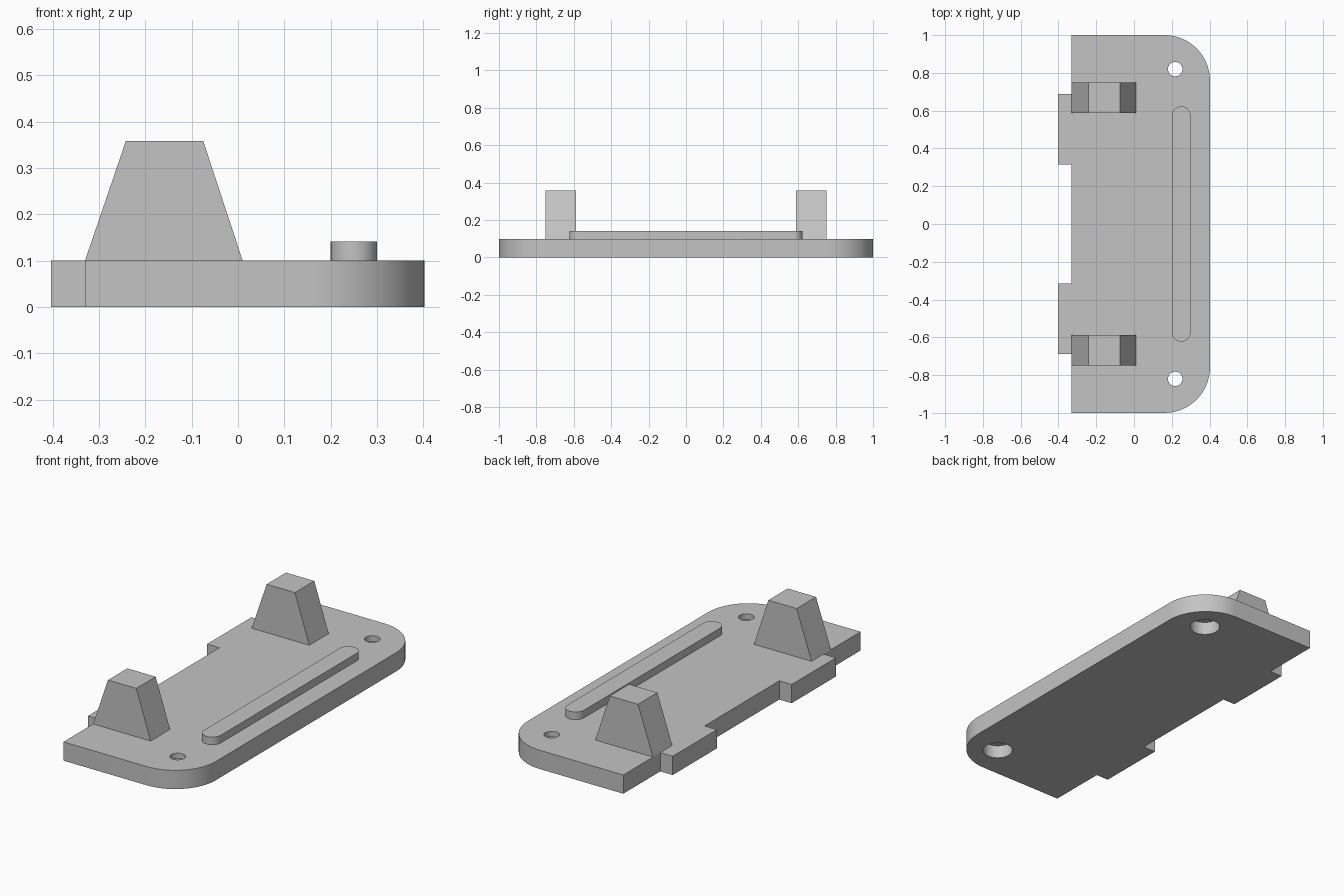
import bpy, bmesh
from math import sin, cos, pi, radians
from mathutils import Matrix, Vector

if "Cube" in bpy.data.objects:
    bpy.data.objects.remove(bpy.data.objects["Cube"])

GREY = (0.55, 0.55, 0.55, 1)
mat = bpy.data.materials.new("plain_grey")
mat.use_nodes = True
mat.diffuse_color = GREY
mat.node_tree.nodes["Principled BSDF"].inputs["Base Color"].default_value = GREY

THICK = 0.1


def prism(name, outline, start, offset):
    """Extrude a closed outline of 3D points along an offset."""
    bm = bmesh.new()
    shift, move = Vector(start), Vector(offset)
    face = bm.faces.new([bm.verts.new(Vector(p) + shift) for p in outline])
    new = bmesh.ops.extrude_face_region(bm, geom=[face], use_keep_orig=True)["geom"]
    bmesh.ops.translate(bm, vec=move, verts=[v for v in new if isinstance(v, bmesh.types.BMVert)])
    bmesh.ops.recalc_face_normals(bm, faces=bm.faces)
    return finish(name, bm)


def finish(name, bm):
    mesh = bpy.data.meshes.new(name)
    bm.to_mesh(mesh)
    bm.free()
    obj = bpy.data.objects.new(name, mesh)
    mesh.materials.append(mat)
    bpy.context.collection.objects.link(obj)
    return obj


def arc(cx, cy, r, a0, a1, steps=16):
    angles = [radians(a0 + (a1 - a0) * i / steps) for i in range(steps + 1)]
    return [(cx + r * cos(a), cy + r * sin(a), 0) for a in angles]


def cut_cylinder(target, x, y, r, z0, z1):
    """Cut a round hole and remove the cutter."""
    bm = bmesh.new()
    bmesh.ops.create_cone(bm, cap_ends=True, segments=48, radius1=r, radius2=r, depth=z1 - z0,
                          matrix=Matrix.Translation((x, y, (z0 + z1) / 2)))
    cutter = finish("hole_cutter", bm)
    cutter.hide_render = True
    mod = target.modifiers.new("hole", 'BOOLEAN')
    mod.operation, mod.solver, mod.object = 'DIFFERENCE', 'EXACT', cutter
    bpy.context.view_layer.objects.active = target
    bpy.ops.object.modifier_apply(modifier=mod.name)
    bpy.data.objects.remove(cutter)


def smooth(obj):
    bpy.ops.object.select_all(action='DESELECT')
    obj.select_set(True)
    bpy.context.view_layer.objects.active = obj
    bpy.ops.object.shade_smooth_by_angle(angle=radians(30))


# Base plate: two rounded corners on one long side, two tabs on the other
EDGE, TAB, SIDE, R = -0.33, -0.403, 0.402, 0.24
upper = [(EDGE, 0.315, 0), (TAB, 0.315, 0), (TAB, 0.688, 0), (EDGE, 0.688, 0), (EDGE, 1, 0)]
upper += arc(SIDE - R, 1 - R, R, 90, 0)
lower = [(x, -y, z) for x, y, z in reversed(upper)]
plate = prism("base_plate", upper + lower, (0, 0, 0), (0, 0, THICK))

# Screw holes, counterbored from below
for side in (1, -1):
    cut_cylinder(plate, 0.218, side * 0.82, 0.075, -0.05, 0.07)
    cut_cylinder(plate, 0.218, side * 0.82, 0.038, -0.05, 0.15)
smooth(plate)

# Long raised rib with round ends
rib_outline = arc(0.25, 0.573, 0.05, 0, 180) + arc(0.25, -0.573, 0.05, 180, 360)
smooth(prism("raised_rib", rib_outline, (0, 0, THICK), (0, 0, 0.041)))

# Pair of tapered posts
post_profile = [(EDGE, 0, 0), (0.01, 0, 0), (-0.075, 0, 0.258), (-0.242, 0, 0.258)]
for name, y in (("front_post", -0.75), ("back_post", 0.587)):
    prism(name, post_profile, (0, y, THICK), (0, 0.163, 0))
